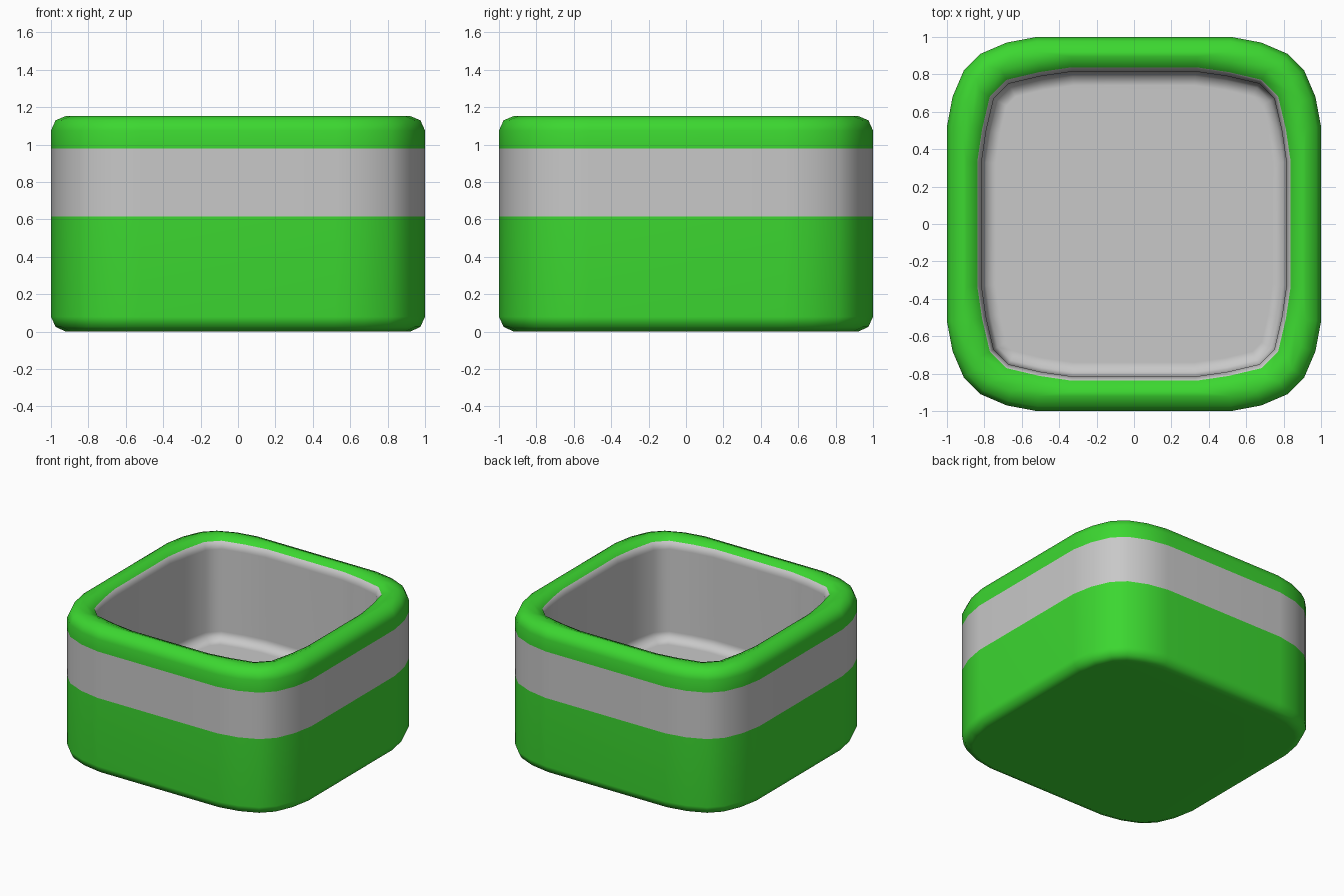
import bpy, bmesh, math
from mathutils import Vector

cube = bpy.data.objects.get("Cube")
if cube:
    bpy.data.objects.remove(cube, do_unlink=True)


def make_material(name, rgb):
    mat = bpy.data.materials.new(name)
    mat.use_nodes = True
    mat.diffuse_color = (*rgb, 1)
    mat.node_tree.nodes["Principled BSDF"].inputs["Base Color"].default_value = (*rgb, 1)
    return mat


def full_outline(corner):
    """Repeat one corner's points around all four sides, counter-clockwise."""
    points = []
    for _ in range(4):
        points += [Vector(p) for p in corner]
        corner = [(-y, x) for x, y in corner]
    return points


def inset_outline(points, amount):
    """Move every edge of the outline inward by the same amount."""
    result = []
    for i, p in enumerate(points):
        a = (p - points[i - 1]).normalized()
        b = (points[(i + 1) % len(points)] - p).normalized()
        na, nb = Vector((a.y, -a.x)), Vector((b.y, -b.x))
        result.append(p - (na + nb) * amount / (1 + na.dot(nb)))
    return result


# Rounded square outlines of the outside and the cavity
outside = full_outline([(1, .52), (.97, .68), (.91, .82), (.82, .91), (.68, .97), (.52, 1)])
cavity = full_outline([(.815, .33), (.79, .5), (.75, .67), (.67, .75), (.5, .79), (.33, .815)])

GREEN, GREY = 0, 1

# Wall section from the base, over the rim, to the cavity floor:
# outline, inset, height, colour of the band that follows
section = [
    (outside, .08, 0, GREEN),
    (outside, .025, .025, GREEN),
    (outside, 0, .08, GREEN),
    (outside, 0, .615, GREY),
    (outside, 0, .98, GREEN),
    (outside, 0, 1.075, GREEN),
    (outside, .025, 1.13, GREEN),
    (outside, .08, 1.153, GREEN),
    (cavity, -.08, 1.153, GREEN),
    (cavity, -.023, 1.13, GREY),
    (cavity, 0, 1.075, GREY),
    (cavity, 0, .43, GREY),
    (cavity, .024, .384, GREY),
    (cavity, .075, .36, GREY),
]

bm = bmesh.new()
rings = [[bm.verts.new((p.x, p.y, z)) for p in inset_outline(line, inset)]
         for line, inset, z, _ in section]
count = len(outside)
for (lower, upper), row in zip(zip(rings, rings[1:]), section):
    for i in range(count):
        j = (i + 1) % count
        face = bm.faces.new((lower[i], lower[j], upper[j], upper[i]))
        face.material_index = row[3]

# Base and cavity floor
bm.faces.new(rings[0][::-1]).material_index = GREEN
bm.faces.new(rings[-1]).material_index = GREY
bm.normal_update()

mesh = bpy.data.meshes.new("open_box")
bm.to_mesh(mesh)
bm.free()
mesh.materials.append(make_material("bright green", (.045, .68, .03)))
mesh.materials.append(make_material("light grey", (.58, .58, .58)))
box = bpy.data.objects.new("open_box", mesh)
bpy.context.collection.objects.link(box)

# Smooth rounded edges with flat broad faces
bpy.ops.object.select_all(action='DESELECT')
box.select_set(True)
bpy.context.view_layer.objects.active = box
bpy.ops.object.shade_smooth_by_angle(angle=math.radians(55))
weighted = box.modifiers.new("weighted_normals", 'WEIGHTED_NORMAL')
weighted.keep_sharp = True
